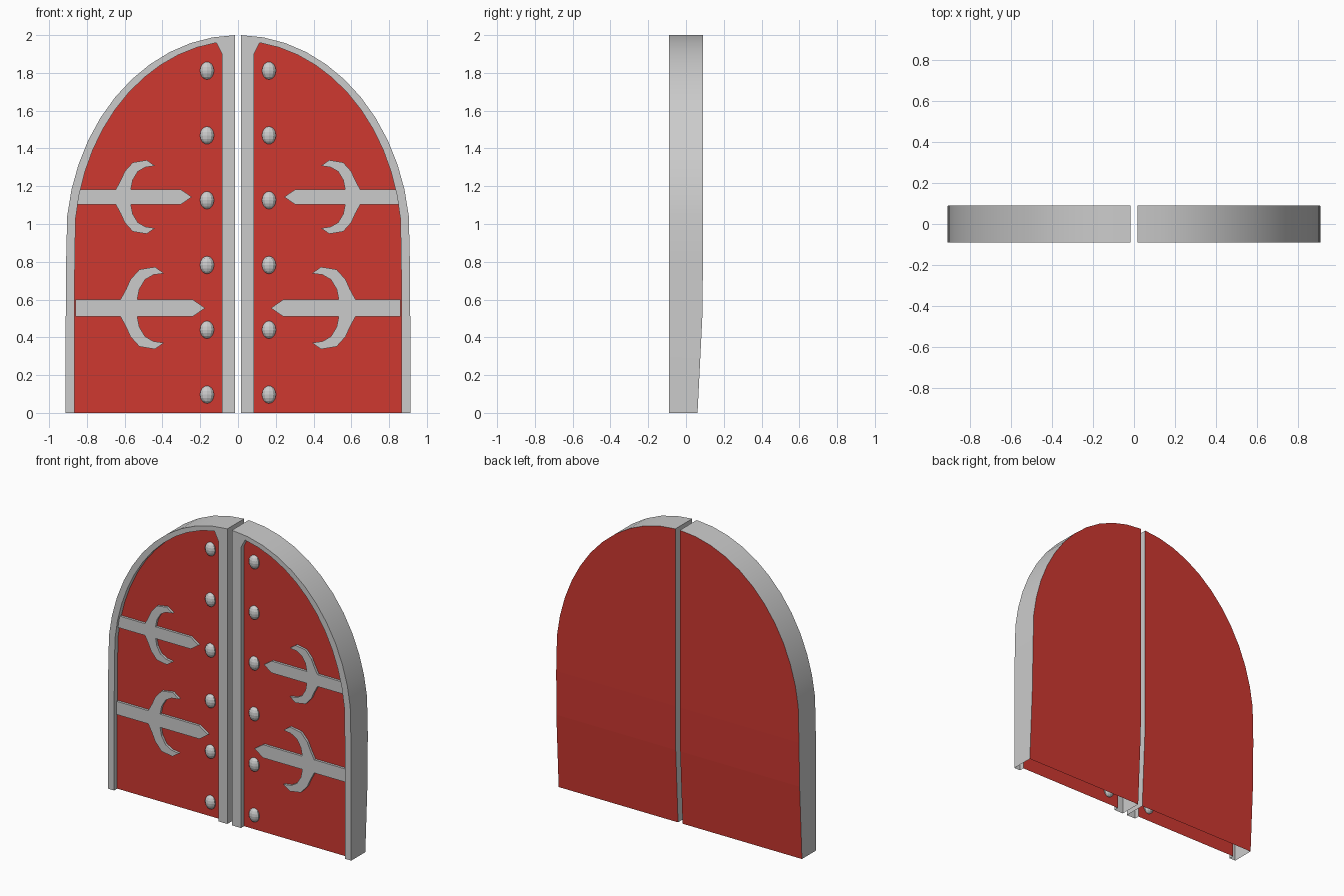
import bpy, bmesh, math

if "Cube" in bpy.data.objects:
    bpy.data.objects.remove(bpy.data.objects["Cube"])

FRONT, PANEL_Y = -0.09, -0.057
IN_X, OUT_X, ARCH_Z = 0.017, 0.912, 0.9
red = bpy.data.materials.new("red_paint")
red.diffuse_color = (0.62, 0.04, 0.03, 1)
red.use_nodes = True
red.node_tree.nodes["Principled BSDF"].inputs["Base Color"].default_value = red.diffuse_color


def back_y(z):
    # the back leans forward towards the ground
    if z >= 0.8:
        return 0.09
    return 0.086 + (z - 0.5) / 0.3 * 0.004 if z > 0.5 else 0.061 + z * 0.05


def finish(name, bm, mat=None, smooth=False):
    bmesh.ops.recalc_face_normals(bm, faces=bm.faces)
    me = bpy.data.meshes.new(name)
    bm.to_mesh(me)
    bm.free()
    ob = bpy.data.objects.new(name, me)
    bpy.context.collection.objects.link(ob)
    if mat:
        me.materials.append(mat)
    if smooth:
        bpy.ops.object.select_all(action='DESELECT')
        ob.select_set(True)
        bpy.context.view_layer.objects.active = ob
        bpy.ops.object.shade_smooth_by_angle(angle=math.radians(30))
    ob.modifiers.new("other_leaf", 'MIRROR').use_mirror_merge = False
    return ob


def outline(a, b, x_in, x_end, z_corner, n=12):
    # open outline of one leaf: outer side, arch, meeting edge
    t_end = math.acos(x_end / a)
    arch = [(a * math.cos(t_end * i / n), ARCH_Z + b * math.sin(t_end * i / n))
            for i in range(n + 1)]
    return ([(a, 0), (a, 0.5), (a - 0.002, 0.8)] + arch[1:] +
            [(x_in, z_corner), (x_in, 0.8), (x_in, 0.5), (x_in, 0)])


outer = outline(OUT_X, 1.1, IN_X, IN_X, 1.94)
inner = outline(0.866, 1.069, 0.085, 0.115, 1.90)

# frame: side wall, front rim and recessed lip, open at the bottom
bm = bmesh.new()
rings = [[bm.verts.new((x, back_y(z), z)) for x, z in outer],
         [bm.verts.new((x, FRONT, z)) for x, z in outer],
         [bm.verts.new((x, FRONT, z)) for x, z in inner],
         [bm.verts.new((x, PANEL_Y, z)) for x, z in inner]]
for r, s in zip(rings, rings[1:]):
    for i in range(len(r) - 1):
        bm.faces.new((r[i], r[i + 1], s[i + 1], s[i]))
finish("door_frame", bm, smooth=True)

# front panel
bm = bmesh.new()
bm.faces.new([bm.verts.new((x, PANEL_Y, z)) for x, z in inner])
finish("front_panel", bm, red)

# back panel with leaning lower rows
bm = bmesh.new()
v = [bm.verts.new((x, back_y(z), z)) for x, z in outer]
bm.faces.new((v[0], v[1], v[-2], v[-1]))
bm.faces.new((v[1], v[2], v[-3], v[-2]))
bm.faces.new(v[2:-2])
finish("back_panel", bm, red)

# hinge straps with crescent arms
ARM = [(0.647, 0.04), (0.62, 0.09), (0.60, 0.135), (0.557, 0.183), (0.483, 0.195),
       (0.44, 0.165), (0.49, 0.158), (0.53, 0.135), (0.557, 0.09), (0.567, 0.04)]
HALF = [(0.86, 0.04)] + ARM + [(0.303, 0.04)]
STRAP = HALF + [(0.245, 0)] + [(x, -z) for x, z in reversed(HALF)]
for name, zc, s in (("upper_hinge", 1.143, 1.0), ("lower_hinge", 0.555, 1.115)):
    bm = bmesh.new()
    face = bm.faces.new([bm.verts.new((0.86 + (x - 0.86) * s, PANEL_Y, zc + z * s))
                         for x, z in STRAP])
    ext = bmesh.ops.extrude_face_region(bm, geom=[face])
    for e in ext["geom"]:
        if isinstance(e, bmesh.types.BMVert):
            e.co.y = PANEL_Y - 0.016
    finish(name, bm)

# rivets down the meeting edge
bm = bmesh.new()
for i in range(6):
    new = bmesh.ops.create_uvsphere(bm, u_segments=10, v_segments=8, radius=1)["verts"]
    for p in new:
        p.co = (0.164 + p.co.x * 0.039, PANEL_Y + p.co.y * 0.03,
                0.097 + 0.343 * i + p.co.z * 0.047)
finish("rivets", bm)
